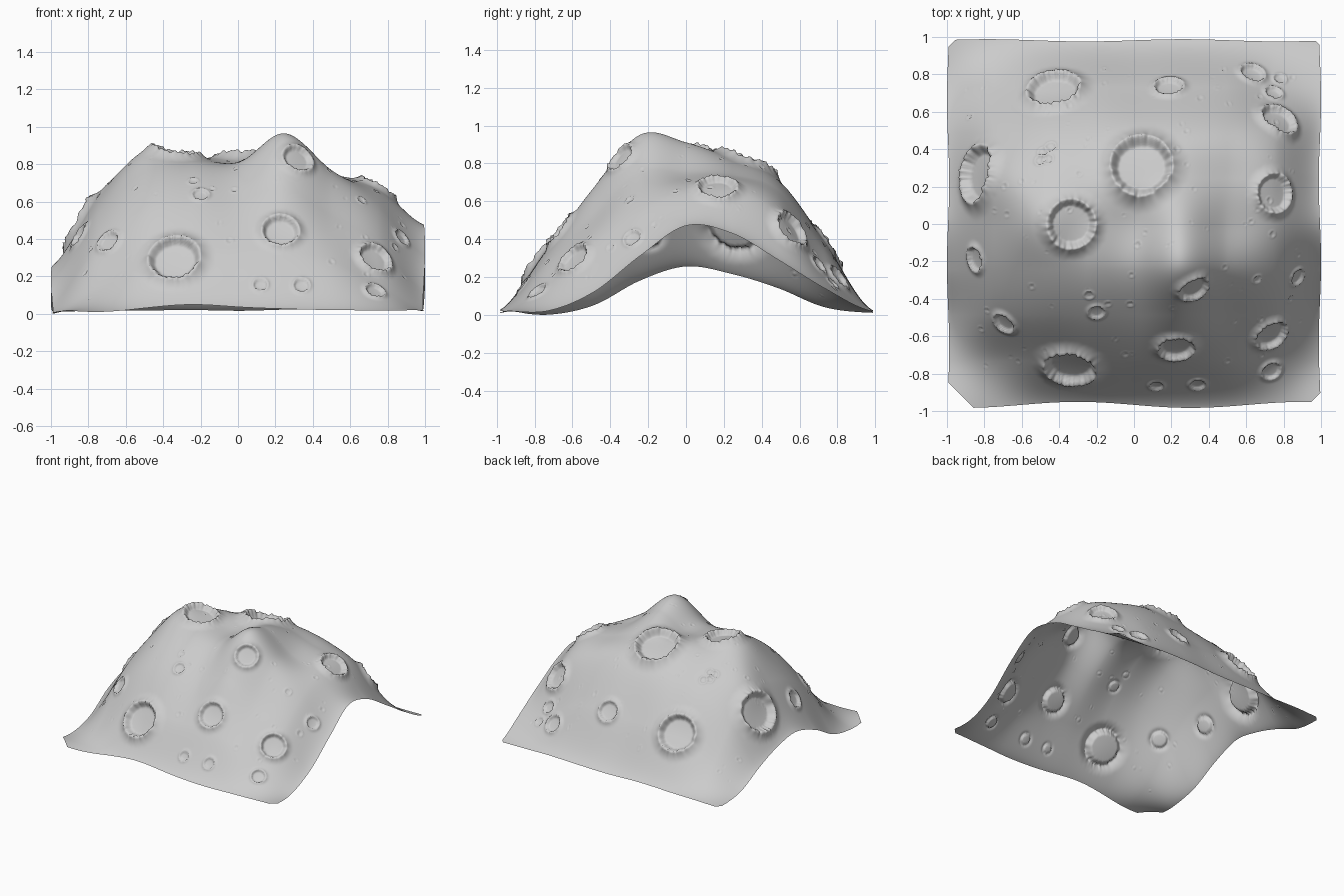
import bpy, bmesh, math, random

if "Cube" in bpy.data.objects:
    bpy.data.objects.remove(bpy.data.objects["Cube"])

random.seed(4)
N = 300

# coarse hill heights: rows run y = -1..1, columns run x = -1..1, step 0.25
H = [
    [.03, .02, .03, .04, .04, .04, .03, .02, .03],
    [.01, .13, .29, .36, .36, .35, .29, .16, .03],
    [.06, .38, .58, .63, .62, .68, .53, .39, .13],
    [.19, .54, .77, .80, .80, .96, .76, .58, .32],
    [.265, .62, .88, .85, .82, .92, .76, .67, .48],
    [.225, .64, .79, .82, .84, .83, .75, .68, .44],
    [.15, .46, .62, .67, .71, .72, .67, .56, .30],
    [.05, .20, .33, .38, .38, .40, .36, .23, .15],
    [.02, .03, .03, .03, .03, .04, .04, .03, .03],
]

# craters: x, y, radius
CRATERS = [
    (.04, .31, .165), (-.33, 0, .13), (-.34, -.765, .14), (-.84, .265, .155),
    (-.43, .715, .145), (.32, -.345, .085), (.23, -.66, .10), (.73, -.59, .095),
    (.755, .165, .105), (.775, .56, .105), (.635, .805, .07), (.75, .70, .05),
    (.78, .775, .035), (.19, .73, .08), (.735, -.78, .055), (.875, -.28, .05),
    (-.695, -.53, .065), (-.85, -.19, .07), (-.20, -.47, .045), (-.24, -.38, .025),
    (.12, -.865, .04), (.34, -.86, .045), (.66, -.295, .025), (.84, -.40, .022),
    (-.50, .34, .03), (-.46, .35, .028), (-.485, .385, .028), (-.445, .415, .03),
]
# tiny scattered pits
PITS = [(random.uniform(-.9, .9), random.uniform(-.85, .85), random.uniform(.010, .018))
        for _ in range(90)]


def spline(vals, t):
    """Catmull-Rom through evenly spaced values, t in -1..1"""
    s = (t + 1) / 2 * (len(vals) - 1)
    i = max(0, min(int(s), len(vals) - 2))
    f = s - i
    a, b, c, d = vals[max(i - 1, 0)], vals[i], vals[i + 1], vals[min(i + 2, len(vals) - 1)]
    return b + .5 * f * (c - a + f * (2 * a - 5 * b + 4 * c - d + f * (3 * (b - c) + d - a)))


def smooth(t):
    t = max(0, min(1, t))
    return t * t * (3 - 2 * t)


def profile(t):
    """crater height / radius at distance t (in radii)"""
    floor, bowl, rim = -.19, .10, .22
    if t < 1:
        return floor + bowl * t * t + (rim - floor - bowl) * smooth((t - .74) / .26)
    return rim * max(0, 1 - (t - 1) / .6) ** 2.2


# sheet draped over the coarse heights, with wavy edges
bm = bmesh.new()
grid = []
for i in range(N + 1):
    x = -1 + 2 * i / N
    column = [spline(row, x) for row in H]
    lo = -.967 + .016 * math.cos(5.2 * (x + .3))
    hi = .982 + .006 * math.sin(6 * x)
    line = []
    for j in range(N + 1):
        v = -1 + 2 * j / N
        y = lo + (hi - lo) * j / N
        wave = 1 - .012 * abs(x) ** 6 * (.5 + .5 * math.sin(7 * v))
        line.append(bm.verts.new((x * wave, y, spline(column, y / .975))))
    grid.append(line)
for i in range(N):
    for j in range(N):
        bm.faces.new((grid[i][j], grid[i + 1][j], grid[i + 1][j + 1], grid[i][j + 1]))
bm.normal_update()

# craters pushed along the surface normal, with ragged rims
shift = {}
for cx, cy, r in CRATERS + PITS:
    ci = round((cx + 1) / 2 * N)
    cj = min(range(N + 1), key=lambda j: abs(grid[ci][j].co.y - cy))
    centre = grid[ci][cj].co
    reach = int(1.6 * r / 2 * N) + 4
    ph = [random.uniform(0, 6.28) for _ in range(3)]
    for i in range(max(0, ci - reach), min(N, ci + reach) + 1):
        for j in range(max(0, cj - reach), min(N, cj + reach) + 1):
            v = grid[i][j]
            t = (v.co - centre).length / r
            if t > 1.7:
                continue
            a = math.atan2(v.co.y - centre.y, v.co.x - centre.x)
            rag = (math.sin(5 * a + ph[0]) + math.sin(13 * a + ph[1]) + math.sin(23 * a + ph[2])) / 3
            t *= 1 + .035 * rag * smooth(t)
            h = profile(t)
            if h > 0:
                h *= 1 + .35 * rag
            shift[v] = shift.get(v, 0) + h * r
moves = [(v, v.normal * d) for v, d in shift.items()]
for v, d in moves:
    v.co += d

# clipped corners
for sx, sy, px, py in ((-1, -1, -1, -.84), (1, -1, 1, -.90), (-1, 1, -1, .94), (1, 1, 1, .95)):
    bmesh.ops.bisect_plane(bm, geom=bm.verts[:] + bm.edges[:] + bm.faces[:],
                           plane_co=(px, py, 0), plane_no=(sx, sy, 0), clear_outer=True)

# rest the lowest point on the ground
low = min(v.co.z for v in bm.verts)
for v in bm.verts:
    v.co.z -= low
for f in bm.faces:
    f.smooth = True
mesh = bpy.data.meshes.new("cratered_hill")
bm.to_mesh(mesh)
bm.free()
bpy.context.collection.objects.link(bpy.data.objects.new("cratered_hill", mesh))
